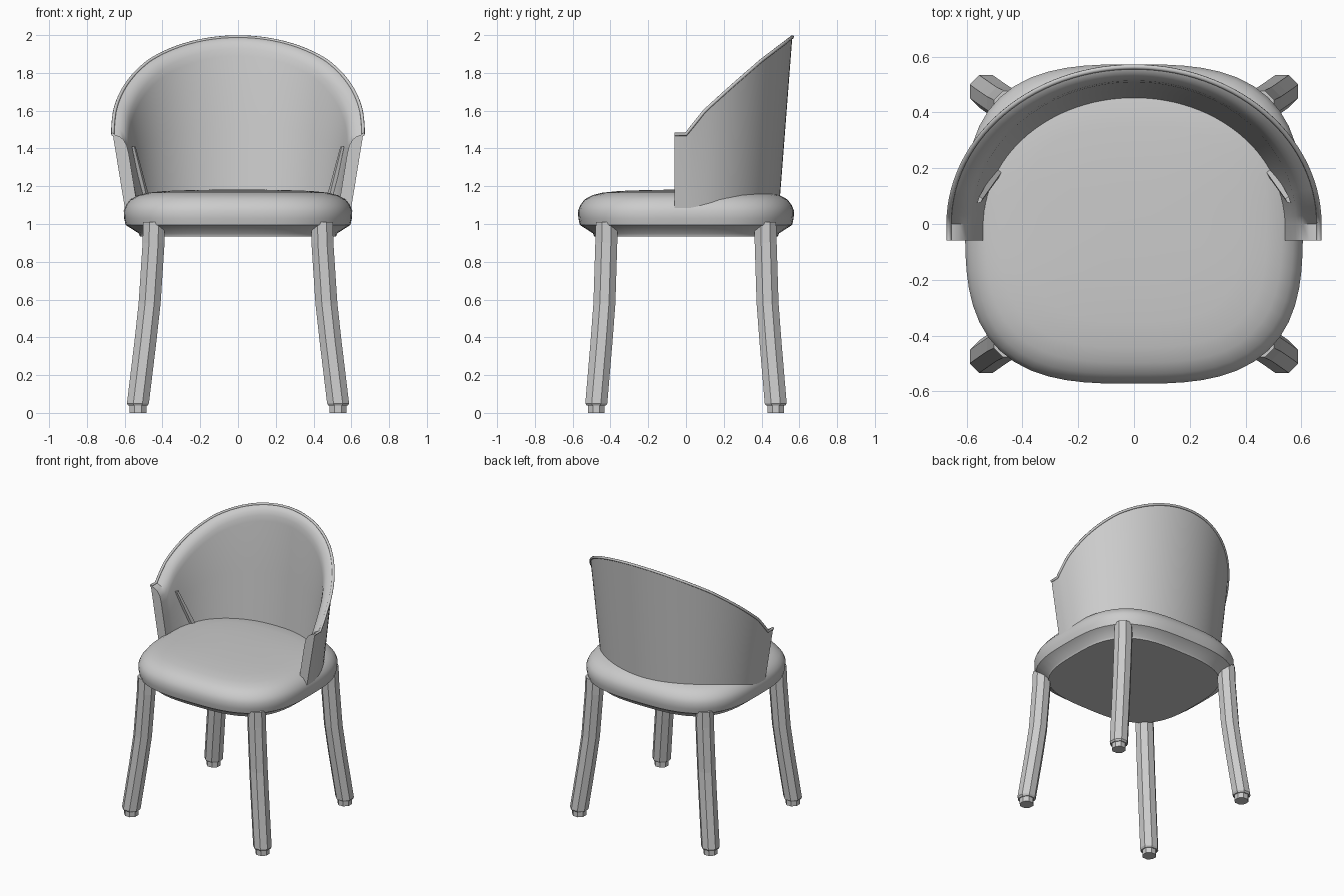
import bpy, bmesh, math
from mathutils import Vector

cube = bpy.data.objects.get("Cube")
if cube:
    bpy.data.objects.remove(cube, do_unlink=True)

grey = bpy.data.materials.new("light grey")
grey.use_nodes = True
grey.diffuse_color = (0.6, 0.6, 0.6, 1)
grey.node_tree.nodes["Principled BSDF"].inputs["Base Color"].default_value = (0.6, 0.6, 0.6, 1)


def loft(name, rings, closed=True, smooth=None):
    """Skin a list of equal-length point rings and cap both ends."""
    bm = bmesh.new()
    rows = [[bm.verts.new(p) for p in ring] for ring in rings]
    n = len(rows[0])
    for a, b in zip(rows, rows[1:]):
        for i in range(n):
            j = (i + 1) % n
            bm.faces.new((a[i], a[j], b[j], b[i]))
    bm.faces.new(rows[0])
    bm.faces.new(rows[-1])
    bmesh.ops.recalc_face_normals(bm, faces=bm.faces)
    mesh = bpy.data.meshes.new(name)
    bm.to_mesh(mesh)
    bm.free()
    obj = bpy.data.objects.new(name, mesh)
    bpy.context.collection.objects.link(obj)
    mesh.materials.append(grey)
    if smooth:
        bpy.ops.object.select_all(action='DESELECT')
        obj.select_set(True)
        bpy.context.view_layer.objects.active = obj
        bpy.ops.object.shade_smooth_by_angle(angle=math.radians(smooth))
    return obj


def lerp(a, b, t):
    return a + (b - a) * t


# Seat cushion: rounded-square rings stacked along a soft profile
def seat_ring(inset, z, count=64):
    ring = []
    for i in range(count):
        t = 2 * math.pi * i / count
        c, s = math.cos(t), math.sin(t)
        r = (abs(c) ** 3 + abs(s) ** 3) ** (-1 / 3)
        ring.append(((0.605 - inset) * c * r, (0.572 - inset) * s * r, z))
    return ring


SEAT = [(0.085, 0.935), (0.08, 0.95), (0.01, 0.995), (0.002, 1.03), (0, 1.07),
        (0.012, 1.10), (0.035, 1.13), (0.075, 1.152), (0.13, 1.166),
        (0.22, 1.175), (0.36, 1.18), (0.5, 1.182)]
loft("seat_cushion", [seat_ring(*p) for p in SEAT], smooth=40)


# Back shell: flared half ellipse with a sloping rim
RIM = [(0, 1.475), (0.1, 1.6), (0.25, 1.735), (0.4, 1.865), (0.565, 1.99)]
BASE_Z = 1.07


def rim_height(y):
    for (y0, z0), (y1, z1) in zip(RIM, RIM[1:]):
        if y <= y1:
            return lerp(z0, z1, max(0, (y - y0) / (y1 - y0)))
    return RIM[-1][1]


def shell_point(angle, tail, rise, drop, inset):
    """rise: 0 base to 1 rim; drop: below the rim; inset: 0 outside to 1 inside."""
    c, s = math.cos(angle), math.sin(angle)
    top = rim_height(0.565 * s)
    z = lerp(BASE_Z, top, rise) - drop
    f = (z - BASE_Z) / (top - BASE_Z)
    a = lerp(0.597, 0.663, f) - 0.068 * inset
    b = lerp(0.492, 0.563, f) - 0.047 * inset
    return Vector((a * c, b * s - tail, z))


STEPS = 56
path = [(0, 0.06)] + [(math.pi * i / STEPS, 0) for i in range(STEPS + 1)] + [(math.pi, 0.06)]
SECTION = [(0, 0, 0), (0.5, 0, 0), (1, 0, 0), (1, 0.003, 0.2), (1, 0.012, 0.5),
           (1, 0.03, 0.78), (1, 0.06, 0.95), (1, 0.1, 1), (0.5, 0, 1), (0, 0, 1)]
loft("back_shell", [[shell_point(a, t, *s) for s in SECTION] for a, t in path], smooth=40)

# Piping along the rim
curve = bpy.data.curves.new("rim_piping", 'CURVE')
curve.dimensions = '3D'
curve.bevel_depth = 0.009
curve.bevel_resolution = 2
curve.use_fill_caps = True
spline = curve.splines.new('POLY')
spline.points.add(len(path) - 1)
for point, (a, t) in zip(spline.points, path):
    point.co = (*shell_point(a, t, 1, 0, 0), 1)
spline.use_smooth = True
curve.materials.append(grey)
bpy.context.collection.objects.link(bpy.data.objects.new("rim_piping", curve))


# Slanted trim strips on the inside of the shell
def strip_ring(x, y, z, w, side):
    return [(side * (x + dx), y + dy, z) for dx, dy in
            ((w, -w), (-w * 0.3, -w * 0.8), (-w, w * 0.5), (w * 0.2, w * 1.4))]


for side, label in ((1, "left"), (-1, "right")):
    loft(label + "_inner_strip", [strip_ring(0.49, 0.18, 1.15, 0.018, side),
                                  strip_ring(0.552, 0.085, 1.41, 0.01, side)])

# Splayed, gently bent eight-sided legs with small feet
LEG = [(0.445, 0.42, 1.01, 0.062), (0.447, 0.422, 0.9, 0.063), (0.468, 0.432, 0.58, 0.063),
       (0.49, 0.447, 0.38, 0.063), (0.53, 0.475, 0.05, 0.063), (0.53, 0.475, 0.038, 0.055)]
FOOT = [(0.53, 0.475, 0.045, 0.048), (0.53, 0.475, 0, 0.048)]


def leg_ring(x, y, z, r, sx, sy):
    return [(sx * (x + r * math.cos(t)), sy * (y + r * math.sin(t)), z)
            for t in (math.pi / 4 * (i + 0.5) for i in range(8))]


for sx, side in ((1, "left"), (-1, "right")):
    for sy, end in ((-1, "front"), (1, "back")):
        for part, rows in (("leg", LEG), ("foot", FOOT)):
            loft(f"{end}_{side}_{part}", [leg_ring(*p, sx, sy) for p in rows])
